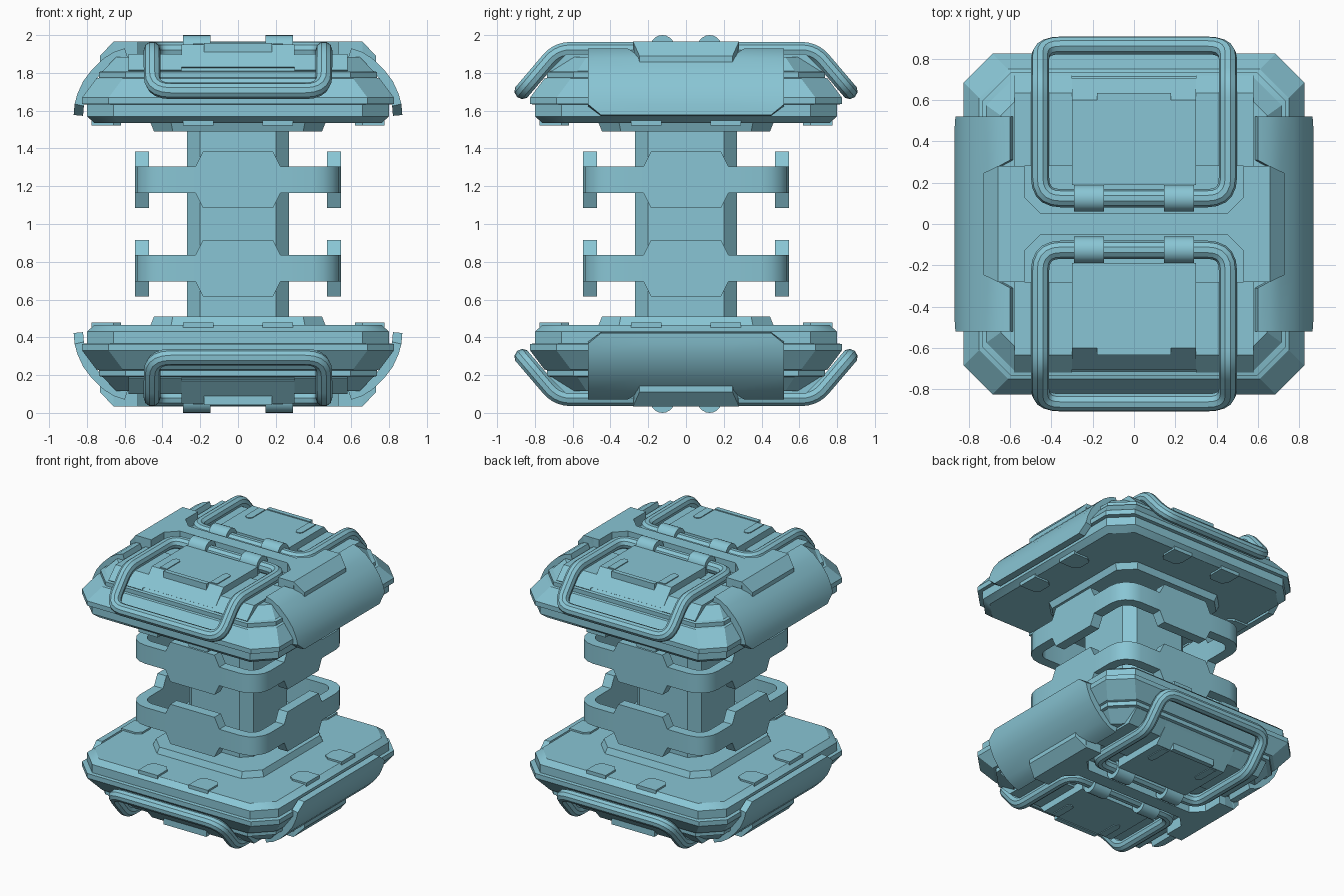
import bpy, bmesh, math
from mathutils import Vector, Matrix

if "Cube" in bpy.data.objects:
    bpy.data.objects.remove(bpy.data.objects["Cube"])

mat = bpy.data.materials.new("pale_teal")
mat.diffuse_color = (0.25, 0.56, 0.66, 1)
mat.use_nodes = True
mat.node_tree.nodes["Principled BSDF"].inputs["Base Color"].default_value = mat.diffuse_color


def finish(bm, name):
    bmesh.ops.recalc_face_normals(bm, faces=bm.faces)
    me = bpy.data.meshes.new(name)
    bm.to_mesh(me)
    bm.free()
    me.materials.append(mat)
    ob = bpy.data.objects.new(name, me)
    bpy.context.collection.objects.link(ob)
    return ob


def loft(name, rings):
    """Stack of closed rings of equal length, capped at both ends."""
    bm = bmesh.new()
    vs = [[bm.verts.new(p) for p in r] for r in rings]
    n = len(vs[0])
    for a, b in zip(vs, vs[1:]):
        for i in range(n):
            bm.faces.new((a[i], a[(i + 1) % n], b[(i + 1) % n], b[i]))
    bm.faces.new(vs[0])
    bm.faces.new(vs[-1])
    return finish(bm, name)


def octagon(h, c, z):
    k = h - c
    return [(h, -k, z), (h, k, z), (k, h, z), (-k, h, z),
            (-h, k, z), (-h, -k, z), (-k, -h, z), (k, -h, z)]


def prism_x(name, prof, x0, x1):
    return loft(name, [[(x, y, z) for y, z in prof] for x in (x0, x1)])


def prism_z(name, outline, z0, z1):
    return loft(name, [[(x, y, z) for x, y in outline] for z in (z0, z1)])


def turned(ob, angle, name):
    """Copy turned about the vertical axis."""
    new = ob.copy()
    new.data = ob.data.copy()
    new.data.transform(Matrix.Rotation(angle, 4, 'Z'))
    new.name = name
    bpy.context.collection.objects.link(new)
    return new


def fillet(points, radii, steps=5):
    """Closed path with rounded corners."""
    out, n = [], len(points)
    for i, (p, r) in enumerate(zip(points, radii)):
        p = Vector(p)
        a = p + (Vector(points[i - 1]) - p).normalized() * r
        b = p + (Vector(points[(i + 1) % n]) - p).normalized() * r
        for s in range(steps + 1):
            t = s / steps
            out.append(a * (1 - t) ** 2 + p * 2 * t * (1 - t) + b * t * t)
    return out


# ---- upper cap: stepped octagonal body
cap = [loft("upper_body", [octagon(*r) for r in (
    (0.76, 0.13, 1.535), (0.80, 0.14, 1.57), (0.80, 0.14, 1.632), (0.825, 0.14, 1.635),
    (0.825, 0.14, 1.67), (0.75, 0.14, 1.77), (0.735, 0.14, 1.775), (0.735, 0.14, 1.805),
    (0.715, 0.14, 1.81), (0.645, 0.12, 1.885))])]
cap.append(loft("upper_neck", [octagon(0.445, 0.10, 1.49), octagon(0.465, 0.11, 1.54)]))

# raised centre bridge between the two handles
half = [(0.45, -0.05), (0.53, -0.13), (0.53, -0.28), (0.66, -0.28)]
right = half + [(x, -y) for x, y in reversed(half)]
cap.append(prism_z("upper_bridge", right + [(-x, -y) for x, y in right], 1.80, 1.965))

for s, side in ((1, "front"), (-1, "back")):
    ang = 0 if s == 1 else math.pi
    # hatch with sloped outer end, slot pills and low side frames
    hatch = prism_x("hatch_" + side, [(-0.19, 1.86), (-0.19, 1.95), (-0.60, 1.95),
                    (-0.705, 1.83), (-0.66, 1.80)], -0.30, 0.30)
    parts = [hatch]
    parts.append(prism_x("hatch_lip_" + side, [(-0.60, 1.93), (-0.60, 1.957), (-0.635, 1.957),
                 (-0.635, 1.90)], -0.18, 0.18))
    for k in (-1, 1):
        cx = 0.21 * k
        pill = [(cx + 0.028 * math.cos(a), -0.44 + 0.028 * math.sin(a))
                for a in [math.pi * i / 6 for i in range(7)]]
        parts.append(prism_z("slot_" + side, pill + [(cx - 0.028, -0.59), (cx + 0.028, -0.59)],
                             1.945, 1.956))
        parts.append(prism_x("hatch_frame_" + side, [(-0.28, 1.87), (-0.28, 1.90), (-0.635, 1.90),
                     (-0.72, 1.815), (-0.70, 1.79)], 0.30 * k, 0.58 * k))
        # hinge clip around the handle bar
        ring = [(-0.125 + 0.065 * math.cos(a), 1.935 + 0.065 * math.sin(a))
                for a in [2 * math.pi * (i + 0.0) / 20 for i in range(20)]]
        parts.append(prism_x("hinge_clip_" + side, ring, 0.145 * k, 0.29 * k))
    # bent tube handle
    pts = [(-0.455, -0.125, 1.922), (0.455, -0.125, 1.922), (0.455, -0.68, 1.922),
           (0.455, -0.865, 1.705), (-0.455, -0.865, 1.705), (-0.455, -0.68, 1.922)]
    path = fillet(pts, [0.10, 0.10, 0.07, 0.10, 0.10, 0.07])
    cu = bpy.data.curves.new("handle_" + side, 'CURVE')
    cu.dimensions = '3D'
    cu.bevel_depth = 0.044
    cu.bevel_resolution = 3
    sp = cu.splines.new('POLY')
    sp.points.add(len(path) - 1)
    for q, p in zip(sp.points, path):
        q.co = (*p, 1)
    sp.use_cyclic_u = True
    tube = bpy.data.objects.new("handle_" + side, cu)
    bpy.context.collection.objects.link(tube)
    bpy.context.view_layer.objects.active = tube
    tube.select_set(True)
    bpy.ops.object.convert(target='MESH')
    tube = bpy.context.view_layer.objects.active
    tube.select_set(False)
    tube.data.materials.clear()
    tube.data.materials.append(mat)
    parts.append(tube)
    for p in parts:
        p.data.transform(Matrix.Rotation(ang, 4, 'Z'))
    cap += parts

# side pads filling the armour notch
pad = loft("side_pad_right", [[(0.58, y, 1.965), (0.66, y, 1.965), (0.73, y * 0.88, 1.89),
           (0.73, y * 0.88, 1.78), (0.58, y, 1.78)] for y in (-0.28, 0.28)])
cap += [pad, turned(pad, math.pi, "side_pad_left")]

# curved armour plates with clipped lower corners and a notched top edge
rows = [(0.60, 1.93, 0.52, 0.31), (0.655, 1.912, 0.52, 0.28), (0.71, 1.878, 0.52, 0.25),
        (0.775, 1.815, 0.52, 0.25), (0.82, 1.755, 0.52, 0.25), (0.85, 1.69, 0.52, 0.25),
        (0.865, 1.635, 0.52, 0.25), (0.87, 1.577, 0.45, 0.25)]
bm = bmesh.new()
grid = [[bm.verts.new((x, y, z)) for y in (-o, -i, i, o)] for x, z, o, i in rows]
for r in range(len(rows) - 1):
    for c in range(3):
        if c == 1 and r < 2:
            continue
        bm.faces.new((grid[r][c], grid[r + 1][c], grid[r + 1][c + 1], grid[r][c + 1]))
bm.normal_update()
if sum(f.normal.x for f in bm.faces) < 0:
    bmesh.ops.reverse_faces(bm, faces=bm.faces)
inner = {v: bm.verts.new(v.co - v.normal * 0.05) for v in list(bm.verts)}
skin, rim = list(bm.faces), [e for e in bm.edges if e.is_boundary]
for f in skin:
    bm.faces.new([inner[v] for v in reversed(f.verts)])
for e in rim:
    a, b = e.verts
    bm.faces.new((a, b, inner[b], inner[a]))
plate = finish(bm, "armour_plate_right")
cap += [plate, turned(plate, math.pi, "armour_plate_left")]

# small tabs on the inner rim, two per side
for k in (-1, 1):
    c = 0.21 * k
    tab = prism_z("rim_tab", [(c - 0.08, -0.775), (c + 0.08, -0.775), (c + 0.08, -0.66),
                  (c + 0.05, -0.62), (c - 0.05, -0.62), (c - 0.08, -0.66)], 1.522, 1.56)
    cap += [tab] + [turned(tab, math.pi / 2 * q, "rim_tab") for q in (1, 2, 3)]

# ---- floating collar ring with a tall trapezoid tab on each side
def collar_path(h, r):
    pts = []
    for q in range(4):
        rot = Matrix.Rotation(math.pi / 2 * q, 3, 'Z')
        side = [(t, -h) for t in (-0.225, -0.185, 0.185, 0.225)]
        arc = [(h - r + r * math.sin(a), -h + r - r * math.cos(a))
               for a in [math.pi / 2 * i / 4 for i in range(5)]]
        tall = [False, True, True, False] + [False] * 5
        pts += [(rot @ Vector((x, y, 0)), t) for (x, y), t in zip(side + arc, tall)]
    return pts

bm = bmesh.new()
outer, inner = collar_path(0.545, 0.15), collar_path(0.47, 0.08)
secs = []
for (po, t), (pi, _) in zip(outer, inner):
    d = Vector((0, 0, 0.15 if t else 0.07))
    m = Vector((0, 0, 1.235))
    secs.append([bm.verts.new(v) for v in (po + m - d, po + m + d, pi + m + d, pi + m - d)])
for i, a in enumerate(secs):
    b = secs[(i + 1) % len(secs)]
    for j in range(4):
        bm.faces.new((a[j], b[j], b[(j + 1) % 4], a[(j + 1) % 4]))
cap.append(finish(bm, "collar_ring"))

# ---- mirror everything to the lower half
flip = Matrix.Translation((0, 0, 2)) @ Matrix.Diagonal((1, 1, -1, 1))
for ob in cap:
    low = ob.copy()
    low.data = ob.data.copy()
    low.data.transform(flip)
    low.data.flip_normals()
    low.name = "lower_" + ob.name.replace("upper_", "")
    bpy.context.collection.objects.link(low)

# ---- central column
loft("column", [octagon(0.27, 0.07, 0.45), octagon(0.27, 0.07, 1.55)])

for ob in bpy.context.scene.objects:
    ob.select_set(True)
    bpy.context.view_layer.objects.active = ob
bpy.ops.object.shade_smooth_by_angle(angle=math.radians(28))
